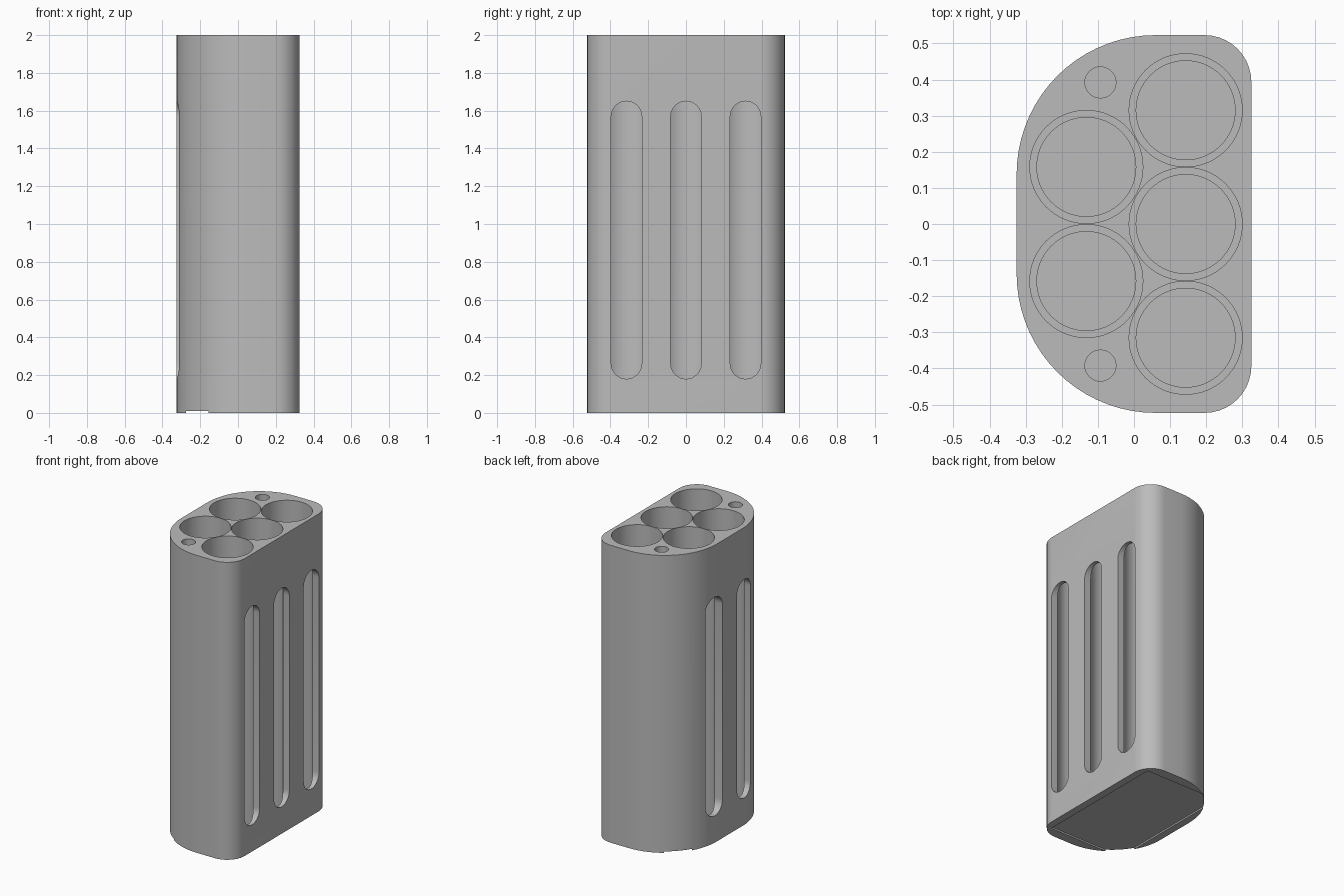
import bpy, bmesh, math
from mathutils import Vector

HEIGHT = 2.0
HALF_X, HALF_Y = 0.325, 0.523
SLOT_LOW, SLOT_HIGH, SLOT_R = 0.18, 1.65, 0.081

if "Cube" in bpy.data.objects:
    bpy.data.objects.remove(bpy.data.objects["Cube"], do_unlink=True)

grey = bpy.data.materials.new("plain grey")
grey.use_nodes = True
colour = (0.5, 0.5, 0.5, 1)
grey.diffuse_color = colour
grey.node_tree.nodes["Principled BSDF"].inputs["Base Color"].default_value = colour


def arc(cx, cy, r, start, end, steps):
    """Points along an arc, angles in degrees."""
    angles = [math.radians(start + (end - start) * i / steps) for i in range(steps + 1)]
    return [(cx + r * math.cos(a), cy + r * math.sin(a)) for a in angles]


def make_object(name, bm):
    bmesh.ops.recalc_face_normals(bm, faces=bm.faces)
    mesh = bpy.data.meshes.new(name)
    bm.to_mesh(mesh)
    bm.free()
    mesh.materials.append(grey)
    obj = bpy.data.objects.new(name, mesh)
    bpy.context.collection.objects.link(obj)
    return obj


def add_prism(bm, points, offset):
    """Extrude a closed outline of 3D points along an offset."""
    face = bm.faces.new([bm.verts.new(p) for p in points])
    new = bmesh.ops.extrude_face_region(bm, geom=[face])["geom"]
    verts = [g for g in new if isinstance(g, bmesh.types.BMVert)]
    bmesh.ops.translate(bm, verts=verts, vec=Vector(offset))


def add_lathe(bm, x, y, profile, steps):
    """Closed solid of revolution through (radius, height) rings."""
    rings = [[bm.verts.new((px, py, z)) for px, py in arc(x, y, r, 0, 360, steps)[:-1]]
             for r, z in profile]
    for low, high in zip(rings, rings[1:]):
        for i in range(steps):
            j = (i + 1) % steps
            bm.faces.new((low[i], low[j], high[j], high[i]))
    bm.faces.new(rings[0])
    bm.faces.new(rings[-1])


def cut(target, bm):
    cutter = make_object("cutter", bm)
    cutter.hide_render = True
    mod = target.modifiers.new("cut", "BOOLEAN")
    mod.operation = "DIFFERENCE"
    mod.solver = "EXACT"
    mod.object = cutter
    bpy.context.view_layer.objects.active = target
    bpy.ops.object.modifier_apply(modifier=mod.name)
    bpy.data.objects.remove(cutter, do_unlink=True)


# Body: tight corners on the +x side, broad curves on the -x side
corner, broad = 0.13, 0.385
half = (arc(HALF_X - corner, HALF_Y - corner, corner, 0, 90, 10)
        + arc(broad - HALF_X, HALF_Y - broad, broad, 90, 180, 18))
outline = half + [(x, -y) for x, y in reversed(half)]
bm = bmesh.new()
add_prism(bm, [(x, y, 0) for x, y in outline], (0, 0, HEIGHT))
body = make_object("holder_body", bm)

# Five stepped bores and two small screw holes
right_row = [(0.143, y) for y in (-0.315, 0, 0.315)]
left_row = [(-0.132, y) for y in (-0.158, 0.158)]
bm = bmesh.new()
for x, y in right_row + left_row:
    add_lathe(bm, x, y, [(0.137, 0.04), (0.137, 0.07), (0.1565, 0.07),
                         (0.1565, HEIGHT + 0.1)], 64)
for y in (-0.392, 0.392):
    add_lathe(bm, -0.093, y, [(0.043, HEIGHT - 0.3), (0.043, HEIGHT + 0.1)], 32)
cut(body, bm)

# Round-ended window slot from each bore to the nearest side wall
bm = bmesh.new()
for x, y in right_row + left_row:
    shape = (arc(y, SLOT_HIGH - SLOT_R, SLOT_R, 0, 180, 16)
             + arc(y, SLOT_LOW + SLOT_R, SLOT_R, 180, 360, 16))
    add_prism(bm, [(x, py, pz) for py, pz in shape], (math.copysign(0.3, x), 0, 0))
cut(body, bm)

# Shallow rectangular recess under the base
rx, ry = 0.275, 0.456
bm = bmesh.new()
add_prism(bm, [(-rx, -ry, -0.1), (rx, -ry, -0.1), (rx, ry, -0.1), (-rx, ry, -0.1)],
          (0, 0, 0.11))
cut(body, bm)

# Smooth curves, sharp rims
for obj in bpy.context.selected_objects:
    obj.select_set(False)
body.select_set(True)
bpy.context.view_layer.objects.active = body
bpy.ops.object.shade_smooth_by_angle(angle=math.radians(30))
